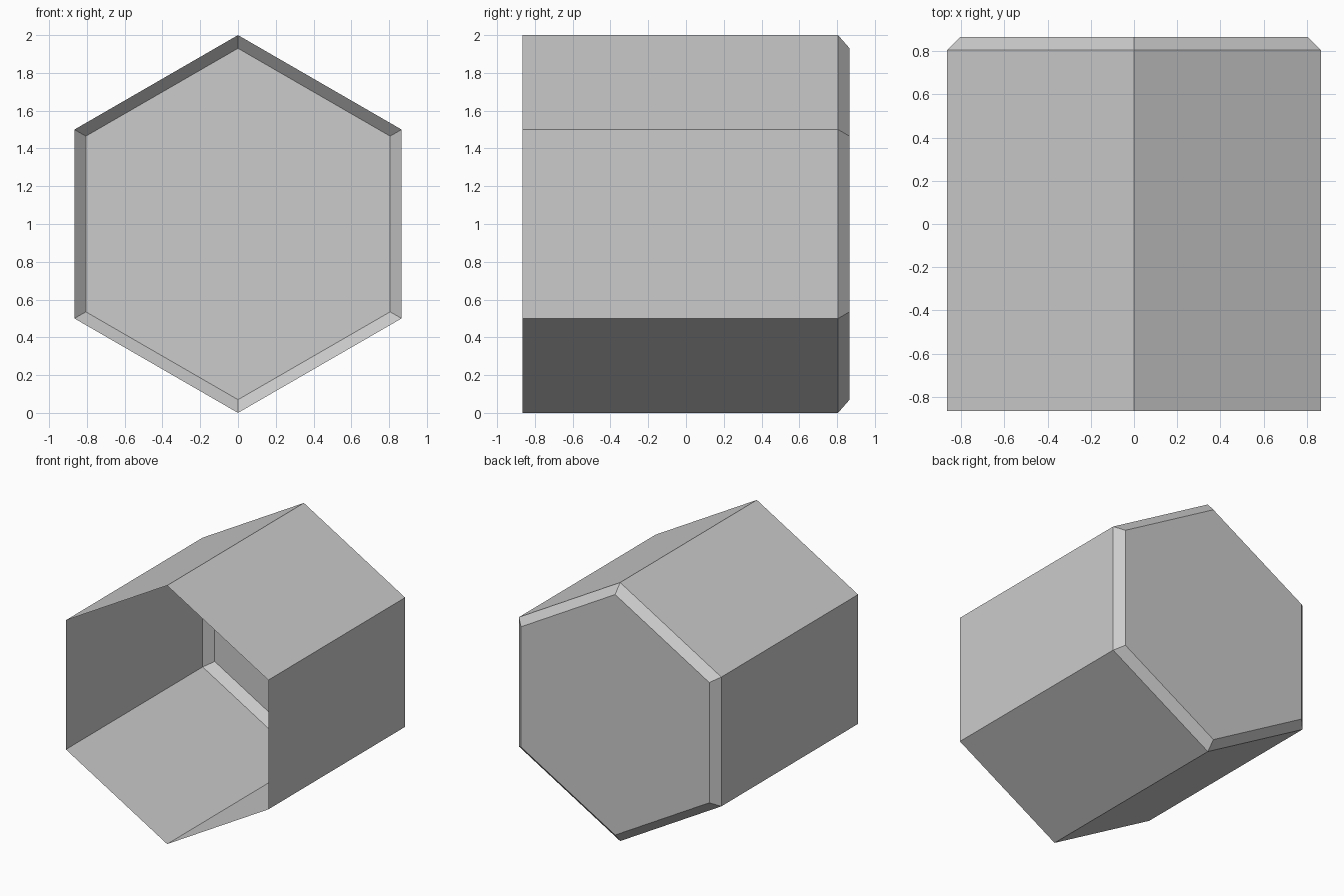
import bpy, bmesh
from math import sin, cos, pi

if "Cube" in bpy.data.objects:
    bpy.data.objects.remove(bpy.data.objects["Cube"])

# Hexagonal cell: thin shell, open at the front, chamfered closed back
SIDES = 6
profile = [(1.0, -0.866), (1.0, 0.805), (0.93, 0.866)]  # (radius, y)

bm = bmesh.new()
rings = [[bm.verts.new((r * sin(2 * pi * i / SIDES), y, 1 + r * cos(2 * pi * i / SIDES)))
          for i in range(SIDES)] for r, y in profile]

# Side walls and chamfer
for a, b in zip(rings, rings[1:]):
    for i in range(SIDES):
        j = (i + 1) % SIDES
        bm.faces.new((a[i], b[i], b[j], a[j]))

# Back panel
bm.faces.new(rings[-1][::-1])

# Make all faces point outward
bm.normal_update()
for f in bm.faces:
    c = f.calc_center_median()
    c.z -= 1
    if f.normal.dot(c) < 0:
        f.normal_flip()

mesh = bpy.data.meshes.new("hexagonal_cell")
bm.to_mesh(mesh)
bm.free()
cell = bpy.data.objects.new("hexagonal_cell", mesh)
bpy.context.collection.objects.link(cell)
